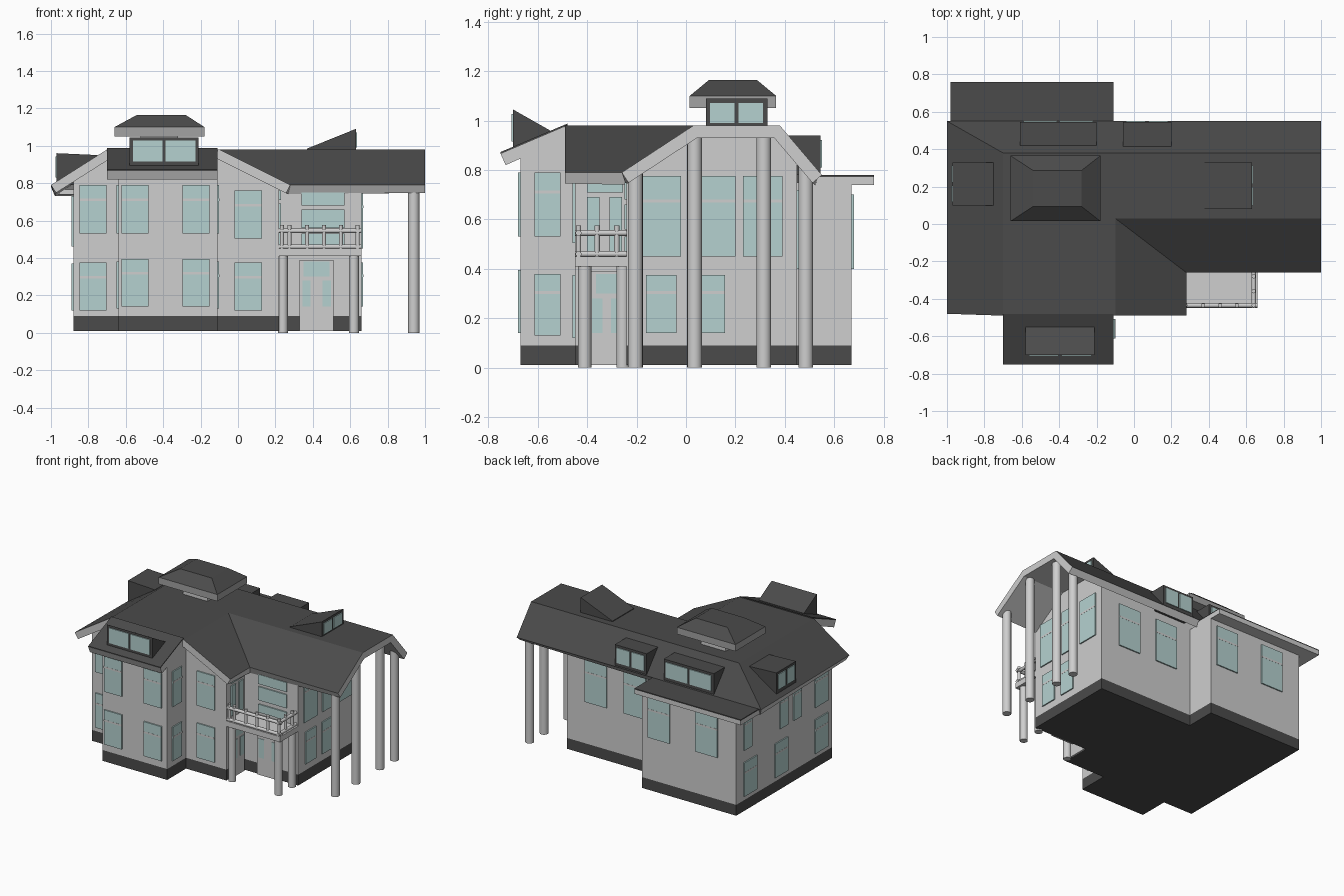
import bpy
import bmesh
from mathutils import Vector

UNIT = 0.01  # all helper sizes below are given in hundredths

default_cube = bpy.data.objects.get("Cube")
if default_cube:
    bpy.data.objects.remove(default_cube, do_unlink=True)


def material(name, color):
    mat = bpy.data.materials.new(name)
    mat.use_nodes = True
    mat.diffuse_color = (*color, 1)
    shader = next(n for n in mat.node_tree.nodes if n.type == "BSDF_PRINCIPLED")
    shader.inputs["Base Color"].default_value = (*color, 1)
    return mat


LIGHT = material("pale wall", (.62, .62, .62))
DARK = material("dark slate", (.07, .07, .07))
GLASS = material("teal glass", (.46, .64, .63))
GREY = material("mid grey trim", (.36, .36, .36))


def finish(name, bm, *mats):
    mesh = bpy.data.meshes.new(name)
    bm.to_mesh(mesh)
    bm.free()
    for mat in mats:
        mesh.materials.append(mat)
    obj = bpy.data.objects.new(name, mesh)
    bpy.context.collection.objects.link(obj)
    return obj


def place(axis, u, v, w):
    """Point from profile coordinates (u, v) and distance w along the axis."""
    order = {"x": (w, u, v), "y": (u, w, v), "z": (u, v, w)}[axis]
    return Vector(order) * UNIT


def prism(name, axis, profile, start, end, mat):
    bm = bmesh.new()
    low = [bm.verts.new(place(axis, u, v, start)) for u, v in profile]
    high = [bm.verts.new(place(axis, u, v, end)) for u, v in profile]
    bm.faces.new(low)
    bm.faces.new(high)
    for i in range(len(low)):
        j = (i + 1) % len(low)
        bm.faces.new((low[i], low[j], high[j], high[i]))
    bmesh.ops.recalc_face_normals(bm, faces=bm.faces)
    return finish(name, bm, mat)


def box(name, xs, ys, zs, mat):
    (a, b), (c, d) = xs, ys
    return prism(name, "z", [(a, c), (b, c), (b, d), (a, d)], *zs, mat)


def panel(name, side, wall, span, zs, mat, depth=.9):
    """Thin plate standing proud of a wall; side is like '-y' or '+x'."""
    out = sorted((wall, wall + (depth if side[0] == "+" else -depth)))
    if side[1] == "x":
        return box(name, out, span, zs, mat)
    return box(name, span, out, zs, mat)


def window(side, wall, centre, width, z0, z1):
    span = (centre - width / 2, centre + width / 2)
    panel("window", side, wall, span, (z0, z1), GLASS)
    bar = z0 + (z1 - z0) * .67
    panel("window_bar", side, wall, span, (bar, bar + 1.3), LIGHT, .99)


def cylinder(name, start, end, radius, sides=16):
    a, b = Vector(start) * UNIT, Vector(end) * UNIT
    bm = bmesh.new()
    bmesh.ops.create_cone(bm, cap_ends=True, segments=sides, radius1=radius * UNIT,
                          radius2=radius * UNIT, depth=(b - a).length)
    turn = (b - a).to_track_quat("Z", "Y").to_matrix()
    bmesh.ops.rotate(bm, verts=bm.verts, matrix=turn)
    bmesh.ops.translate(bm, verts=bm.verts, vec=(a + b) / 2)
    for face in bm.faces:
        face.smooth = len(face.verts) == 4
    return finish(name, bm, LIGHT)


# Walls and plinth share one stepped plan
LEFT, RIGHT, BAY_L, BAY_R, STEP = -88, 66, -64, -11, 22
FRONT, BACK, BAY_Y, PORCH_Y, WING_Y = -45, 45, -67, -24, 67
plan = [(LEFT, FRONT), (BAY_L, FRONT), (BAY_L, BAY_Y), (BAY_R, BAY_Y),
        (BAY_R, FRONT), (STEP, FRONT), (STEP, PORCH_Y), (RIGHT, PORCH_Y),
        (RIGHT, BACK), (BAY_R, BACK), (BAY_R, WING_Y), (LEFT, WING_Y)]
prism("plinth", "z", plan, 1, 9, DARK)
prism("walls", "z", plan, 9, 75, LIGHT)

# Upper walls under the roof slopes
prism("front_gable_wall", "y", [(LEFT, 75), (LEFT, 82), (-70, 94), (-10, 94),
      (STEP, 78), (STEP, 75)], FRONT, 33, LIGHT)
prism("right_gable_wall", "x", [(PORCH_Y, 75), (PORCH_Y, 77), (4, 94), (36, 94),
      (BACK, 84), (BACK, 75)], -70, RIGHT, LIGHT)
prism("bay_upper_wall", "x", [(BAY_Y, 75), (BAY_Y, 86), (FRONT, 95), (FRONT, 75)],
      BAY_L, BAY_R, LIGHT)

# Main roof: a folded sheet with slate above, pale rim and soffit below
TOP, EAVE, BACK_EAVE = 98, 79, 78
corners = {
    "gable_left": (-70, -49, TOP), "gable_right": (-10, -49, TOP),
    "valley_top": (-10, 3, TOP), "ridge_front": (100, 3, TOP),
    "ridge_back": (100, 38, TOP), "hip_top": (-70, 38, TOP),
    "eave_left": (-100, -48, EAVE), "hip_low": (-100, 55, BACK_EAVE),
    "eave_back": (100, 55, BACK_EAVE), "eave_mid": (28, -49, EAVE),
    "valley_low": (28, -26, EAVE), "eave_right": (100, -26, EAVE)}
slopes = ["gable_left gable_right valley_top ridge_front ridge_back hip_top",
          "eave_left gable_left hip_top hip_low",
          "hip_low hip_top ridge_back eave_back",
          "gable_right eave_mid valley_low valley_top",
          "valley_low eave_right ridge_front valley_top"]
bm = bmesh.new()
verts = {key: bm.verts.new(Vector(co) * UNIT) for key, co in corners.items()}
for slope in slopes:
    bm.faces.new([verts[key] for key in slope.split()])
roof = finish("main_roof", bm, DARK, LIGHT)
sheet = roof.modifiers.new("thickness", "SOLIDIFY")
sheet.thickness = 5 * UNIT
sheet.offset = -1
sheet.use_even_offset = True
sheet.material_offset = sheet.material_offset_rim = 1

# Bay roof and rear wing roof: pale slab with a slate covering
bay_x, wing_x, wing_y = (-70, -11), (-98, -11), (50, 76)
prism("bay_roof_slab", "x", [(-48, 98), (-75, 86.5), (-73, 82), (-48, 93)],
      *bay_x, LIGHT)
prism("bay_roof_slate", "x", [(-48, 98.8), (-75, 87.3), (-75, 86.5), (-48, 98)],
      *bay_x, DARK)
box("wing_roof_slab", wing_x, wing_y, (74, 77.2), LIGHT)
box("wing_roof_slate", wing_x, wing_y, (77.2, 78), DARK)


def dormer(side, face, rear, low, high, rear_z, span):
    """Slate wedge whose face holds two panes."""
    axis = side[1]
    prism("dormer", "y" if axis == "x" else "x",
          [(face, low), (face, high), (rear, rear_z), (rear, low)], *span, DARK)
    pad, middle = 1.8, sum(span) / 2
    sill = max(low + 3, high - 13)
    for pane in ((span[0] + pad, middle - .8), (middle + .8, span[1] - pad)):
        panel("dormer_pane", side, face, pane, (sill, high - 1.8), GLASS, .6)


dormer("-y", -70, -55, 87, 104.5, 96, (-58, -21))
dormer("+x", 63, 37, 96, 109, 98.5, (8, 33))
dormer("-x", -97, -75, 79, 96, 95, (10, 33))
dormer("+y", 54.5, 42, 78, 94, 94, (-61, -20))
dormer("+y", 54.5, 41, 78, 94, 94, (-6, 20))

# Rooftop cupola
box("cupola_stub", (-52, -32), (10, 28), (97, 106), LIGHT)
box("cupola_band", (-66, -18), (1.5, 36.5), (105, 110), GREY)
hip = box("cupola_roof", (-66, -18), (1.5, 36.5), (110, 116.5), DARK)
for vert in hip.data.vertices:
    if vert.co.z > 113 * UNIT:
        vert.co.x = -.41 + (vert.co.x + .42) * .54
        vert.co.y = .19 + (vert.co.y - .19) * .55

# Front windows
for x, z in ((-77.5, 12), (-55, 14), (-22.5, 14), (5.5, 12)):
    wall = BAY_Y if BAY_L < x < BAY_R else FRONT
    window("-y", wall, x, 14.5, z, z + 25.5)
    window("-y", wall, x, 14.5, 50.5 if x > 0 else 53, 76 if x > 0 else 79)

# Bay side windows
for side, wall in (("-x", BAY_L), ("+x", BAY_R)):
    window(side, wall, -56, 10.5, 13, 38)
    window(side, wall, -56, 10.5, 53, 79)

# Right side windows
for y in (-10, 12, 31):
    window("+x", RIGHT, y, 16, 45, 77.5)
for y in (-10, 9.5):
    window("+x", RIGHT, y, 12.5, 14, 37.5)

# Back windows
for x in (-64, -25):
    window("+y", WING_Y, x, 18, 40, 70)
for x in (10, 42):
    window("+y", BACK, x, 18, 40, 72)

# Left side windows
for y in (51, 15, -32):
    window("-x", LEFT, y, 15, 12, 37)
for y, width in ((54, 9), (12, 9), (-4, 9), (-32, 15)):
    window("-x", LEFT, y, width, 46, 73)

# Porch doors below, balcony glazing above
def door(side, wall, centre, width):
    half = width / 2
    panel("door", side, wall, (centre - half, centre + half), (1, 39), LIGHT, 1)
    face = wall + (1 if side[0] == "+" else -1)
    panel("door_light", side, face, (centre - half + 2, centre + half - 2),
          (30, 38), GLASS, .3)
    for shift in (-.3, .3):
        mid = centre + shift * width
        panel("door_pane", side, face, (mid - 2.2, mid + 2.2), (14, 28), GLASS, .3)


door("-y", PORCH_Y, 42, 18)
door("+x", STEP, -32, 13)
for zs in ((47, 53), (56, 66), (68, 75)):
    panel("balcony_window", "-y", PORCH_Y, (34, 57), zs, GLASS)
panel("balcony_fanlight", "+x", STEP, (-40, -25.5), (71, 76), GLASS)
for y in (-37.5, -28.5):
    panel("balcony_door_pane", "+x", STEP, (y - 2.5, y + 2.5), (47, 69), GLASS)

# Balcony slab, columns and railing
box("balcony_slab", (STEP, RIGHT), (FRONT, PORCH_Y), (41, 45), LIGHT)
for x, y in ((24, -41), (62, -41), (62, -25.5)):
    cylinder("balcony_column", (x, y, 0), (x, y, 41), 2.7)
rail_x, rail_y = 64, -43.5
for z in (46, 54.5):
    cylinder("front_rail", (STEP, rail_y, z), (RIGHT, rail_y, z), 1.2, 10)
    cylinder("side_rail", (rail_x, FRONT, z), (rail_x, PORCH_Y, z), 1.2, 10)
for x in (23.5, 27.5, 37, 46, 55, rail_x):
    cylinder("front_baluster", (x, rail_y, 45), (x, rail_y, 57.5), 1.1, 10)
for y in (-36, -28):
    cylinder("side_baluster", (rail_x, y, 45), (rail_x, y, 57.5), 1.1, 10)

# Tall columns carrying the right gable overhang
for y, height in ((-20.5, 79), (3.5, 94), (31.5, 94), (48.5, 82)):
    cylinder("tall_column", (94, y, 0), (94, y, height), 3, 20)
